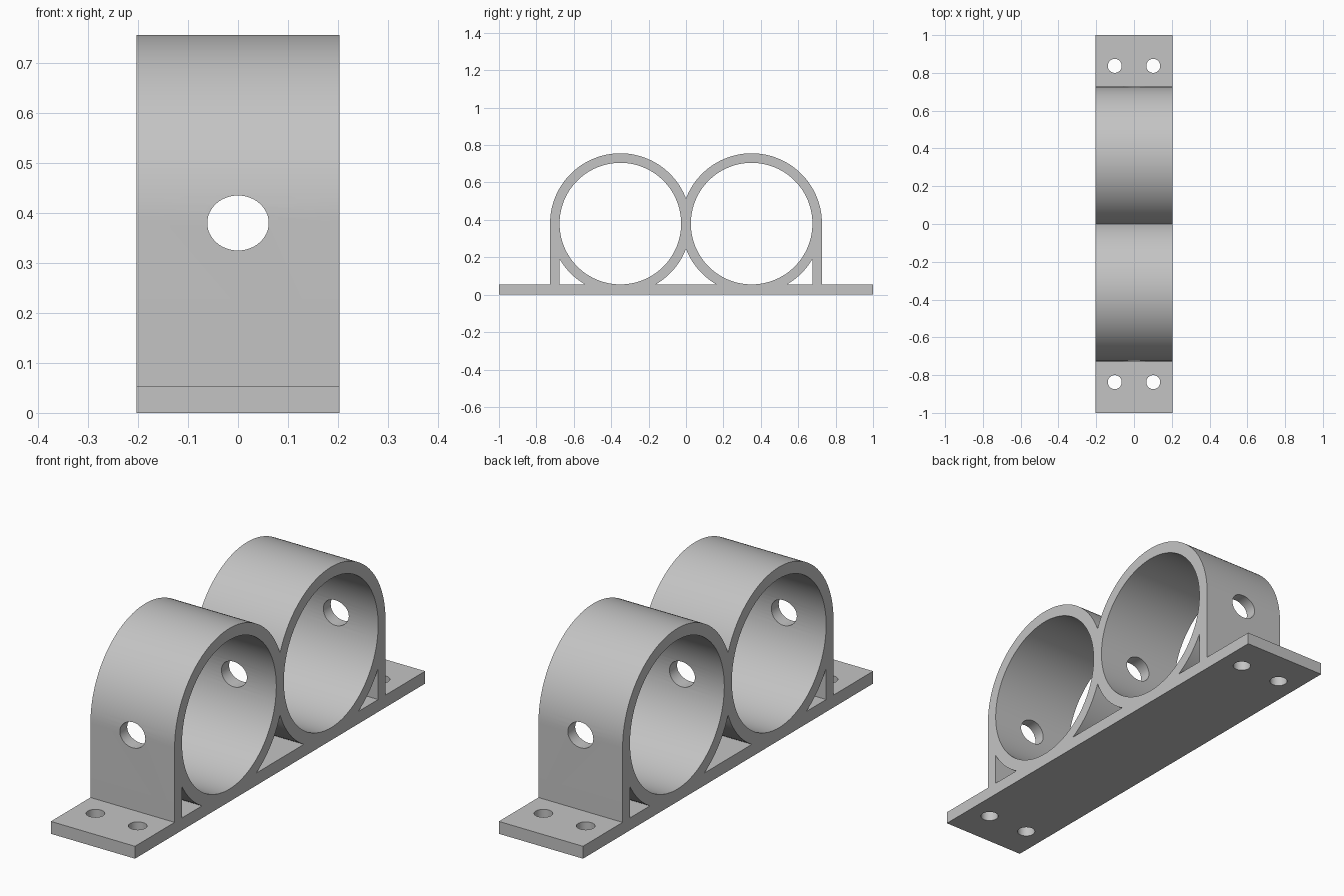
import bpy, bmesh, math
from mathutils import Matrix

if "Cube" in bpy.data.objects:
    bpy.data.objects.remove(bpy.data.objects["Cube"])

HALF_W = 0.203            # half width along x
BASE_T = 0.054            # base plate thickness
CY, CZ = 0.351, 0.38      # ring centre
R_OUT, R_IN = 0.376, 0.325
WALL = CY + R_OUT         # outer face of the upright walls


def arc(cy, r, a0, a1, n):
    """Points (y, z) along a circle around (cy, CZ), angles in radians."""
    return [(cy + r * math.cos(a0 + (a1 - a0) * i / n),
             CZ + r * math.sin(a0 + (a1 - a0) * i / n)) for i in range(n + 1)]


def prism(bm, pts, half):
    """Extrude a (y, z) outline along x."""
    face = bm.faces.new([bm.verts.new((-half, y, z)) for y, z in pts])
    new = bmesh.ops.extrude_face_region(bm, geom=[face])["geom"]
    bmesh.ops.translate(bm, vec=(2 * half, 0, 0),
                        verts=[v for v in new if isinstance(v, bmesh.types.BMVert)])


def finish(bm, name):
    bmesh.ops.recalc_face_normals(bm, faces=bm.faces)
    mesh = bpy.data.meshes.new(name)
    bm.to_mesh(mesh)
    bm.free()
    obj = bpy.data.objects.new(name, mesh)
    bpy.context.collection.objects.link(obj)
    return obj


# Outer outline: base plate, upright walls and two domes meeting in a valley
valley = math.acos(CY / R_OUT)
right = arc(CY, R_OUT, 0, math.pi - valley, 56)
left = [(-y, z) for y, z in reversed(right[:-1])]
right[-1] = (0, right[-1][1])
outline = [(-1, 0), (1, 0), (1, BASE_T), (WALL, BASE_T)] + right + left \
    + [(-WALL, BASE_T), (-1, BASE_T)]
bm = bmesh.new()
prism(bm, outline, HALF_W)
bracket = finish(bm, "double_pipe_bracket")

# Cutter for bores and the open pockets beneath the rings
bm = bmesh.new()
foot = math.asin((CZ - BASE_T) / R_OUT)
side = math.acos(R_IN / R_OUT)
for s in (-1, 1):
    prism(bm, arc(s * CY, R_IN, 0, 2 * math.pi, 112)[:-1], HALF_W + 0.1)
    pocket = [(CY + R_IN, BASE_T)] + arc(CY, R_OUT, -side, -foot, 10)
    prism(bm, [(s * y, z) for y, z in pocket], HALF_W + 0.1)
inner = arc(CY, R_OUT, math.pi + foot, math.pi + valley, 14)
inner[-1] = (0, inner[-1][1])
prism(bm, inner + [(-y, z) for y, z in reversed(inner[:-1])], HALF_W + 0.1)
bore_cutter = finish(bm, "bore_cutter")

# Cutter for the long oval cross hole and the four screw holes
bm = bmesh.new()
bmesh.ops.create_cone(bm, cap_ends=True, segments=48, radius1=1, radius2=1, depth=2,
                      matrix=Matrix.Translation((0, 0, CZ))
                      @ Matrix.Diagonal((0.0615, 1, 0.055, 1))
                      @ Matrix.Rotation(math.pi / 2, 4, 'X'))
for x in (-0.102, 0.102):
    for y in (-0.837, 0.837):
        bmesh.ops.create_cone(bm, cap_ends=True, segments=40, radius1=0.037,
                              radius2=0.037, depth=0.2,
                              matrix=Matrix.Translation((x, y, BASE_T / 2)))
hole_cutter = finish(bm, "hole_cutter")

# Cut everything out of the bracket
bpy.context.view_layer.objects.active = bracket
bracket.select_set(True)
for cutter in (bore_cutter, hole_cutter):
    mod = bracket.modifiers.new("cut", 'BOOLEAN')
    mod.operation, mod.solver, mod.object = 'DIFFERENCE', 'EXACT', cutter
    bpy.ops.object.modifier_apply(modifier=mod.name)
    bpy.data.objects.remove(cutter)

# Single grey finish, smooth curves with sharp edges
grey = bpy.data.materials.new("plain_grey")
grey.diffuse_color = (0.55, 0.55, 0.55, 1)
grey.use_nodes = True
grey.node_tree.nodes["Principled BSDF"].inputs["Base Color"].default_value = grey.diffuse_color
bracket.data.materials.clear()
bracket.data.materials.append(grey)
for p in bracket.data.polygons:
    p.material_index = 0
bpy.ops.object.shade_smooth_by_angle(angle=math.radians(30))
